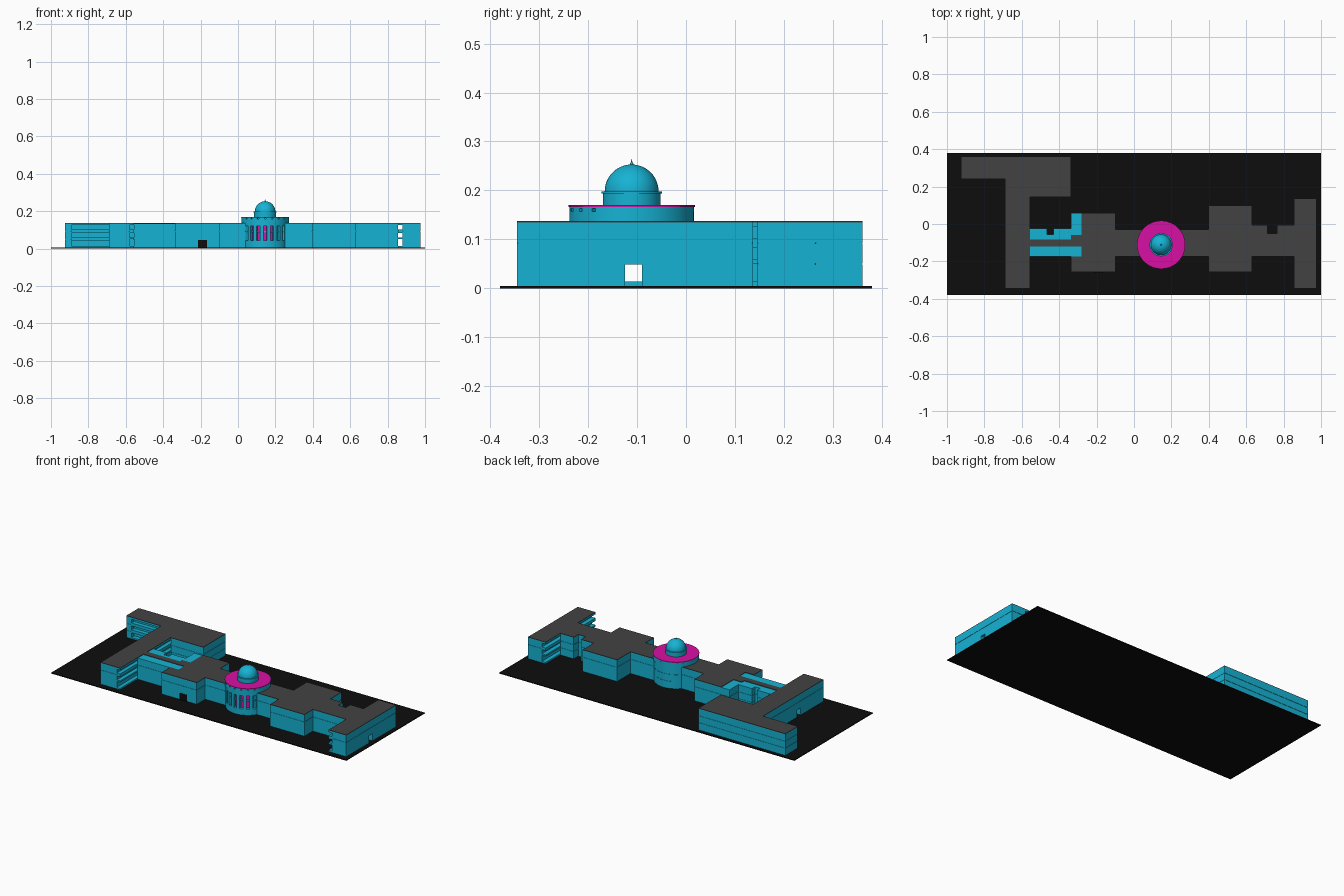
import bpy, bmesh, math
from mathutils import Matrix

if "Cube" in bpy.data.objects:
    bpy.data.objects.remove(bpy.data.objects["Cube"])


def material(name, rgb):
    m = bpy.data.materials.new(name)
    m.diffuse_color = (*rgb, 1)
    m.use_nodes = True
    m.node_tree.nodes["Principled BSDF"].inputs["Base Color"].default_value = m.diffuse_color
    return m


WALL = material("wall_cyan", (0.008, 0.45, 0.66))
MAGENTA = material("terrace_magenta", (0.68, 0.005, 0.37))
ROOF = material("roof_dark_grey", (0.055, 0.055, 0.055))
BLACK = material("plaza_black", (0.004, 0.004, 0.004))

CX, CY = 0.145, -0.111            # rotunda centre
TUN = (-0.125, -0.09)             # corridor running through the whole building
G, F1, F2, TOP = 0.005, 0.05, 0.092, 0.135


def finish(name, bm, mat, smooth=False):
    bmesh.ops.recalc_face_normals(bm, faces=bm.faces)
    me = bpy.data.meshes.new(name)
    bm.to_mesh(me)
    bm.free()
    me.materials.append(mat)
    ob = bpy.data.objects.new(name, me)
    bpy.context.collection.objects.link(ob)
    if smooth:
        bpy.ops.object.select_all(action='DESELECT')
        ob.select_set(True)
        bpy.context.view_layer.objects.active = ob
        bpy.ops.object.shade_smooth_by_angle(angle=math.radians(35))
    return ob


def boxes(name, items, mat):
    """Each item is x0, x1, y0, y1, z0, z1."""
    bm = bmesh.new()
    for x0, x1, y0, y1, z0, z1 in items:
        mtx = Matrix.Translation(((x0 + x1) / 2, (y0 + y1) / 2, (z0 + z1) / 2))
        bmesh.ops.create_cube(bm, size=1, matrix=mtx @ Matrix.Diagonal((x1 - x0, y1 - y0, z1 - z0, 1)))
    return finish(name, bm, mat)


def block(name, x0, x1, y0, y1, tunnel=False):
    """Three storeys separated by thin recessed joints."""
    items, e, j = [], 0.002, 0.0008
    spans = [(y0, TUN[0]), (TUN[1], y1)] if tunnel else [(y0, y1)]
    for a, b in spans:
        items.append((x0, x1, a, b, G, F1 - j))
    items.append((x0, x1, y0, y1, F1 + j if not tunnel else F1 - j, F2 - j))
    items.append((x0, x1, y0, y1, F2 + j, TOP))
    items.append((x0 + e, x1 - e, y0 + e, y1 - e, F1 - j, F2 + 2 * j))
    boxes(name, items, WALL)


def roof(name, *rects):
    boxes(name, [(*r, TOP, TOP + 0.003) for r in rects], ROOF)


def arcs(name, items, mat):
    """Curved wall pieces: a0, a1 (degrees from the front), r0, r1, z0, z1."""
    bm = bmesh.new()
    for a0, a1, r0, r1, z0, z1 in items:
        n = max(1, round((a1 - a0) / 6))
        rings = []
        for i in range(n + 1):
            a = math.radians(a0 + (a1 - a0) * i / n)
            rings.append([bm.verts.new((CX + r * math.sin(a), CY - r * math.cos(a), z))
                          for r, z in ((r0, z0), (r1, z0), (r1, z1), (r0, z1))])
        for p, q in zip(rings, rings[1:]):
            for k in range(4):
                bm.faces.new((p[k], p[(k + 1) % 4], q[(k + 1) % 4], q[k]))
        bm.faces.new(rings[0])
        bm.faces.new(rings[-1][::-1])
    return finish(name, bm, mat, True)


def lathe(name, pts, mat, seg=48):
    bm = bmesh.new()
    vs = [bm.verts.new((CX + r, CY, z)) for r, z in pts]
    es = [bm.edges.new(p) for p in zip(vs, vs[1:])]
    bmesh.ops.spin(bm, geom=vs + es, cent=(CX, CY, 0), axis=(0, 0, 1),
                   angle=2 * math.pi, steps=seg, use_duplicate=False)
    bmesh.ops.remove_doubles(bm, verts=bm.verts, dist=1e-5)
    return finish(name, bm, mat, True)


# plaza
boxes("plaza_slab", [(-1, 1, -0.38, 0.38, 0, G)], BLACK)

# rear left wing with its inner extension
block("rear_wing", -0.925, -0.337, 0.265, 0.36)
block("rear_wing_end", -0.925, -0.89, 0.24, 0.265)
block("rear_wing_extension", -0.557, -0.337, 0.145, 0.265)
block("rear_wing_joint", -0.69, -0.557, 0.24, 0.265)
roof("rear_wing_roof", (-0.925, -0.337, 0.24, 0.36), (-0.557, -0.337, 0.145, 0.24))

# left and right cross wings
block("left_wing", -0.69, -0.58, -0.345, 0.24, True)
roof("left_wing_roof", (-0.69, -0.557, -0.345, 0.24))
block("right_wing", 0.88, 0.975, -0.345, 0.137, True)
roof("right_wing_roof", (0.855, 0.975, -0.345, 0.137))

# open galleries: floor slabs with parapets
LEVELS = ((0.005, 0.014), (0.042, 0.06), (0.084, 0.102), (0.125, TOP))
for nm, r in (("left", (-0.58, -0.557, -0.345, 0.24)),
              ("right", (0.855, 0.88, -0.345, 0.137)),
              ("rear", (-0.89, -0.69, 0.24, 0.265))):
    items = [(*r, a, b) for a, b in LEVELS]
    if nm != "rear":              # keep the corridor open
        items[1] = (*r, F1, 0.06)
    boxes(nm + "_gallery", items, WALL)

# main blocks
block("left_block", -0.337, -0.1, -0.257, 0.06, True)
roof("left_block_roof", (-0.28, -0.1, -0.257, 0.06), (-0.337, -0.28, -0.257, -0.175),
     (-0.337, -0.28, -0.12, -0.06))
block("right_block", 0.397, 0.63, -0.257, 0.10, True)
roof("right_block_roof", (0.397, 0.63, -0.257, 0.10))
boxes("left_block_door", [(-0.215, -0.165, -0.259, -0.25, G, 0.045)], BLACK)

# links between blocks
block("centre_link", -0.1, 0.397, -0.175, -0.03, True)
roof("centre_link_roof", (-0.1, 0.397, -0.175, -0.03))
block("left_link", -0.557, -0.337, -0.175, -0.055, True)
roof("left_link_roof", (-0.557, -0.337, -0.12, -0.082))
block("right_link", 0.63, 0.855, -0.175, -0.05, True)
block("left_link_bay_a", -0.557, -0.465, -0.055, -0.025)
block("left_link_bay_b", -0.43, -0.337, -0.055, -0.025)
block("right_link_bay_a", 0.63, 0.715, -0.05, -0.006)
block("right_link_bay_b", 0.765, 0.855, -0.05, -0.006)
roof("right_link_roof", (0.63, 0.855, -0.175, -0.05), (0.63, 0.715, -0.05, -0.006),
     (0.765, 0.855, -0.05, -0.006))

# rotunda walls: solid at the back, plinth and piers at the front
arcs("rotunda_back_wall", [(102, 258, 0.108, 0.124, G, F1 - 0.001),
                           (100, 260, 0.108, 0.124, F1, F2 - 0.001),
                           (100, 260, 0.108, 0.124, F2, TOP)], WALL)
arcs("rotunda_plinth", [(-76, 76, 0.1, 0.124, G, 0.042)], WALL)
arcs("rotunda_glazing", [(-80, 80, 0.1, 0.107, 0.042, TOP)], MAGENTA)
STEP = 17.5
arcs("rotunda_piers", [(i * STEP - 4.5, i * STEP + 4.5, 0.107, 0.124, 0.042, 0.122)
                       for i in (-3.5, -2.5, -1.5, -0.5, 0.5, 1.5, 2.5, 3.5)], WALL)
arcs("rotunda_spandrels", [(-76, 76, 0.107, 0.115, 0.086, 0.094),
                           (-78, 78, 0.107, 0.124, 0.122, TOP)], WALL)

# upper ring with slots along the front
ring = [(-180, 180, 0.116, 0.127, TOP, 0.157), (-180, 180, 0.116, 0.127, 0.163, 0.167),
        (64, 296, 0.116, 0.127, 0.157, 0.163)]
ring += [(i * STEP + 2, (i + 1) * STEP - 2, 0.116, 0.127, 0.157, 0.163) for i in range(-4, 4)]
arcs("rotunda_upper_ring", ring, WALL)
lathe("rotunda_terrace", [(0, 0.166), (0.129, 0.166), (0.129, 0.17), (0, 0.17)], MAGENTA)

# drum, dome and finial
lathe("dome_drum", [(0.059, 0.17), (0.059, 0.194), (0.062, 0.194), (0.062, 0.198), (0, 0.198)], WALL)
lathe("dome", [(0.055 * math.cos(t * math.pi / 24), 0.198 + 0.055 * math.sin(t * math.pi / 24))
               for t in range(13)], WALL)
lathe("finial", [(0.004, 0.252), (0.003, 0.256), (0.0015, 0.258), (0, 0.265)], WALL, 12)
